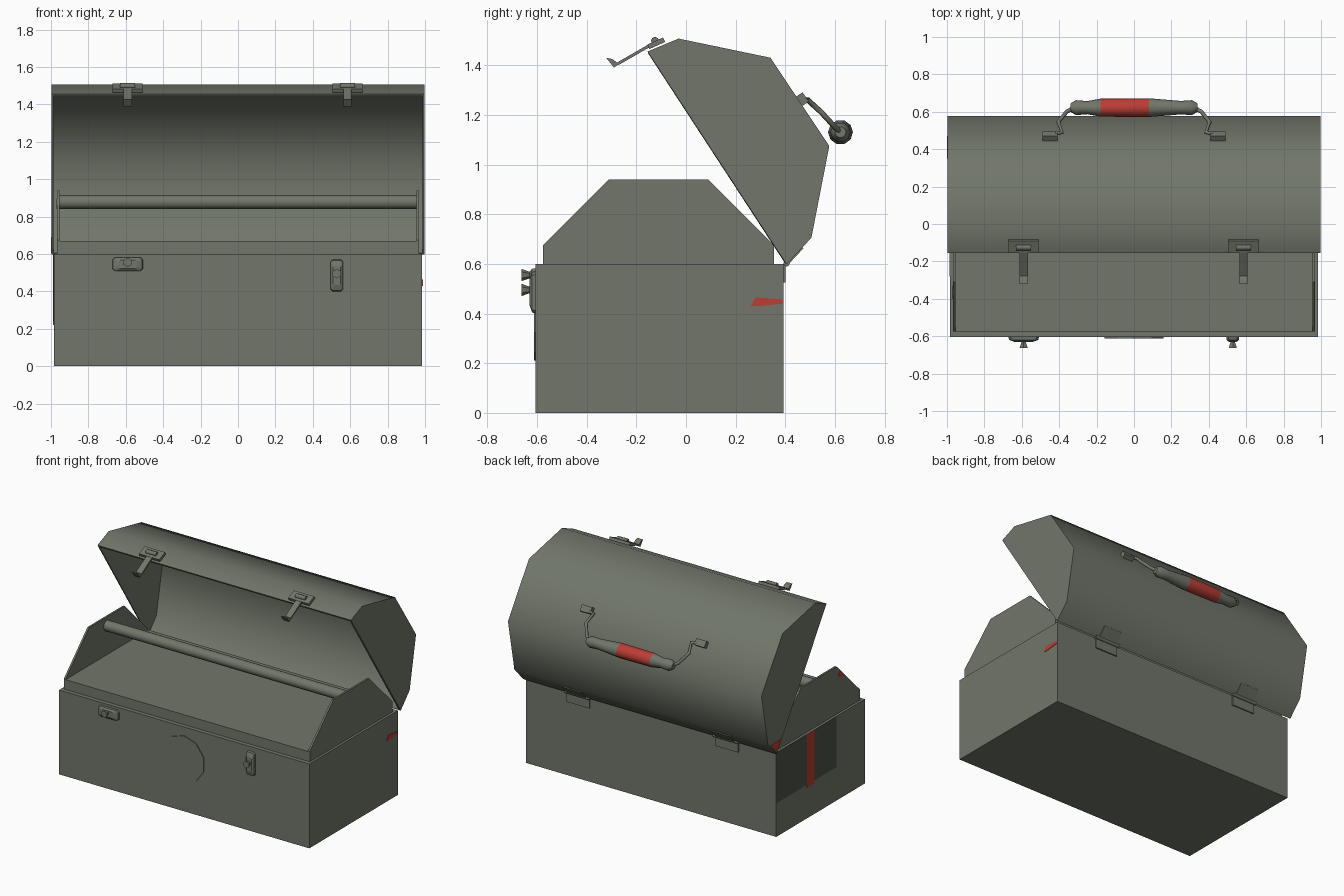
import bpy, bmesh, math
from mathutils import Vector, Matrix

if "Cube" in bpy.data.objects:
    bpy.data.objects.remove(bpy.data.objects["Cube"])


def material(name, col):
    m = bpy.data.materials.new(name)
    m.diffuse_color = (*col, 1)
    m.use_nodes = True
    m.node_tree.nodes["Principled BSDF"].inputs["Base Color"].default_value = m.diffuse_color
    return m


GREY = material("olive_grey_metal", (0.165, 0.182, 0.143))
RED = material("worn_red", (0.50, 0.047, 0.035))
DARK = material("dark_grey", (0.075, 0.083, 0.066))


def finish(name, bm, mats, angle=None):
    bmesh.ops.recalc_face_normals(bm, faces=bm.faces)
    me = bpy.data.meshes.new(name)
    bm.to_mesh(me)
    bm.free()
    for m in mats:
        me.materials.append(m)
    ob = bpy.data.objects.new(name, me)
    bpy.context.collection.objects.link(ob)
    if angle:
        bpy.ops.object.select_all(action='DESELECT')
        ob.select_set(True)
        bpy.context.view_layer.objects.active = ob
        bpy.ops.object.shade_smooth_by_angle(angle=math.radians(angle))
    return ob


def box(name, lo, hi, mat=GREY, rot=0):
    """Axis box, optionally tilted about x through its centre."""
    lo, hi = Vector(lo), Vector(hi)
    bm = bmesh.new()
    bmesh.ops.create_cube(bm, size=1, matrix=Matrix.Translation((lo + hi) / 2)
                          @ Matrix.Rotation(rot, 4, 'X') @ Matrix.Diagonal((*(hi - lo), 1)))
    return finish(name, bm, [mat])


def prism(name, pts, x0, x1, mat=GREY):
    """Extrude a y-z outline along x."""
    bm = bmesh.new()
    f = bm.faces.new([bm.verts.new((x0, y, z)) for y, z in pts])
    r = bmesh.ops.extrude_face_region(bm, geom=[f])
    bmesh.ops.translate(bm, vec=(x1 - x0, 0, 0),
                        verts=[v for v in r['geom'] if isinstance(v, bmesh.types.BMVert)])
    return finish(name, bm, [mat])


def lathe_x(name, prof, y, z, n, red=None):
    """Revolve (x, radius) pairs about an axis parallel to x."""
    bm = bmesh.new()
    rings = [[bm.verts.new((x, y + r * math.cos(2 * math.pi * i / n), z + r * math.sin(2 * math.pi * i / n)))
              for i in range(n)] for x, r in prof]
    for k in range(len(rings) - 1):
        for i in range(n):
            j = (i + 1) % n
            f = bm.faces.new((rings[k][i], rings[k][j], rings[k + 1][j], rings[k + 1][i]))
            if red and red[0] < f.calc_center_median().x < red[1]:
                f.material_index = 1
    bm.faces.new(rings[0])
    bm.faces.new(rings[-1])
    return finish(name, bm, [GREY, RED], 50)


def wire(name, pts, r):
    cu = bpy.data.curves.new(name, 'CURVE')
    cu.dimensions = '3D'
    cu.bevel_depth = r
    cu.bevel_resolution = 1
    cu.use_fill_caps = True
    sp = cu.splines.new('POLY')
    sp.points.add(len(pts) - 1)
    for p, c in zip(sp.points, pts):
        p.co = (*c, 1)
    cu.materials.append(GREY)
    ob = bpy.data.objects.new(name, cu)
    bpy.context.collection.objects.link(ob)
    bpy.ops.object.select_all(action='DESELECT')
    ob.select_set(True)
    bpy.context.view_layer.objects.active = ob
    bpy.ops.object.convert(target='MESH')


# Lower box
box("box_body", (-0.985, -0.605, 0), (0.985, 0.392, 0.6))

# Inner tray: shelf, shaped end plates and carrying rod
box("tray_shelf", (-0.965, -0.575, 0.59), (0.965, 0.355, 0.67))
end = [(-0.575, 0.59), (-0.575, 0.675), (-0.31, 0.94), (0.09, 0.94), (0.355, 0.675), (0.355, 0.59)]
for s, side in ((-1, "left"), (1, "right")):
    prism("tray_end_" + side, end, s * 0.968, s * 0.955)
lathe_x("tray_rod", [(-0.957, 0.037), (0.957, 0.037)], -0.11, 0.878, 12)

# Open lid: faceted barrel shell, open on its flat side
lid = [(-0.155, 1.455), (-0.03, 1.507), (0.34, 1.43), (0.577, 1.075), (0.505, 0.705), (0.405, 0.598)]
bm = bmesh.new()
L = [bm.verts.new((-0.998, y, z)) for y, z in lid]
R = [bm.verts.new((0.998, y, z)) for y, z in lid]
for i in range(len(lid) - 1):
    bm.faces.new((L[i], L[i + 1], R[i + 1], R[i]))
bm.faces.new(L)
bm.faces.new(R)
bmesh.ops.recalc_face_normals(bm, faces=bm.faces)
bm.normal_update()
if bm.faces[1].normal.z < 0:
    bmesh.ops.reverse_faces(bm, faces=bm.faces)
bmesh.ops.solidify(bm, geom=bm.faces[:], thickness=0.012)
finish("lid", bm, [GREY], 50)

# Red paint wear and dark side patch
prism("red_mark_right", [(0.26, 0.43), (0.28, 0.465), (0.39, 0.457), (0.39, 0.44), (0.3, 0.43)], 0.98, 0.988, RED)
prism("dark_patch_left", [(-0.28, 0.24), (0.39, 0.24), (0.39, 0.6), (-0.28, 0.6)], -0.982, -0.987, DARK)
prism("red_stripe_left", [(-0.035, 0.22), (0.05, 0.22), (0.05, 0.6), (-0.035, 0.6)], -0.983, -0.989, RED)
prism("red_mark_lid", [(0.408, 0.605), (0.35, 0.69), (0.47, 0.685)], -0.995, -1.0, RED)
prism("red_mark_tray", [(-0.4, 0.84), (-0.35, 0.895), (-0.33, 0.86)], -0.965, -0.971, RED)

# Ten-sided front badge disc
bm = bmesh.new()
bmesh.ops.create_cone(bm, cap_ends=True, segments=10, radius1=0.165, radius2=0.165, depth=0.008,
                      matrix=Matrix.Translation((0, -0.608, 0.375)) @ Matrix.Rotation(math.pi / 2, 4, 'X'))
finish("front_disc", bm, [GREY])

# Carrying handle with red band, bent wire bails and brackets
lathe_x("handle_grip", [(-0.34, 0.022), (-0.31, 0.04), (-0.25, 0.035), (-0.18, 0.048), (0.08, 0.05),
                        (0.25, 0.036), (0.31, 0.04), (0.34, 0.022)], 0.622, 1.13, 10, (-0.18, 0.08))
for s, side in ((-1, "left"), (1, "right")):
    wire("handle_bail_" + side, [(s * 0.45, 0.475, 1.262), (s * 0.385, 0.49, 1.26), (s * 0.405, 0.545, 1.21),
                                 (s * 0.36, 0.6, 1.15), (s * 0.32, 0.622, 1.13)], 0.011)
    box("handle_bracket_" + side, (s * 0.45 - 0.04, 0.45, 1.24), (s * 0.45 + 0.04, 0.485, 1.285), GREY, 0.6)

# Lid latches: plate, roller and hanging hasp
for cx, side in ((-0.59, "left"), (0.585, "right")):
    box("latch_plate_" + side, (cx - 0.08, -0.155, 1.478), (cx + 0.08, -0.085, 1.498), GREY, 0.42)
    lathe_x("latch_roller_" + side, [(cx - 0.04, 0.016), (cx + 0.04, 0.016)], -0.125, 1.498, 8)
    box("latch_hasp_" + side, (cx - 0.022, -0.285, 1.441), (cx + 0.022, -0.12, 1.453), GREY, 0.52)
    prism("latch_hook_" + side, [(-0.29, 1.39), (-0.322, 1.43), (-0.297, 1.425), (-0.27, 1.405)],
          cx - 0.022, cx + 0.022)


# Front catches: eight-sided plate with knob
def catch(side, cx, cz, w, h):
    bm = bmesh.new()
    c = 0.35 * min(w, h)
    pts = [(-w, -h + c), (-w + c, -h), (w - c, -h), (w, -h + c), (w, h - c), (w - c, h), (-w + c, h), (-w, h - c)]
    rings = [[bm.verts.new((cx + k * x, y, cz + k * z)) for x, z in pts]
             for y, k in ((-0.603, 1), (-0.62, 0.95), (-0.63, 0.6))]
    for a, b in zip(rings, rings[1:]):
        for i in range(8):
            bm.faces.new((a[i], a[(i + 1) % 8], b[(i + 1) % 8], b[i]))
    bm.faces.new(rings[0])
    bm.faces.new(rings[-1])
    finish("catch_plate_" + side, bm, [GREY])
    bm = bmesh.new()
    bmesh.ops.create_cone(bm, cap_ends=True, segments=6, radius1=0.012, radius2=0.025, depth=0.036,
                          matrix=Matrix.Translation((cx, -0.645, cz + 0.01)) @ Matrix.Rotation(math.pi / 2, 4, 'X'))
    finish("catch_knob_" + side, bm, [GREY])


catch("left", -0.59, 0.545, 0.082, 0.037)
catch("right", 0.528, 0.485, 0.034, 0.085)

# Rear hinges
for cx, side in ((-0.6, "left"), (0.57, "right")):
    box("hinge_leaf_" + side, (cx - 0.09, 0.388, 0.525), (cx + 0.09, 0.401, 0.6))
    box("hinge_upper_leaf_" + side, (cx - 0.075, 0.402, 0.632), (cx + 0.075, 0.482, 0.642), GREY, 0.82)
    lathe_x("hinge_pin_" + side, [(cx - 0.1, 0.013), (cx + 0.1, 0.013)], 0.405, 0.602, 8)
